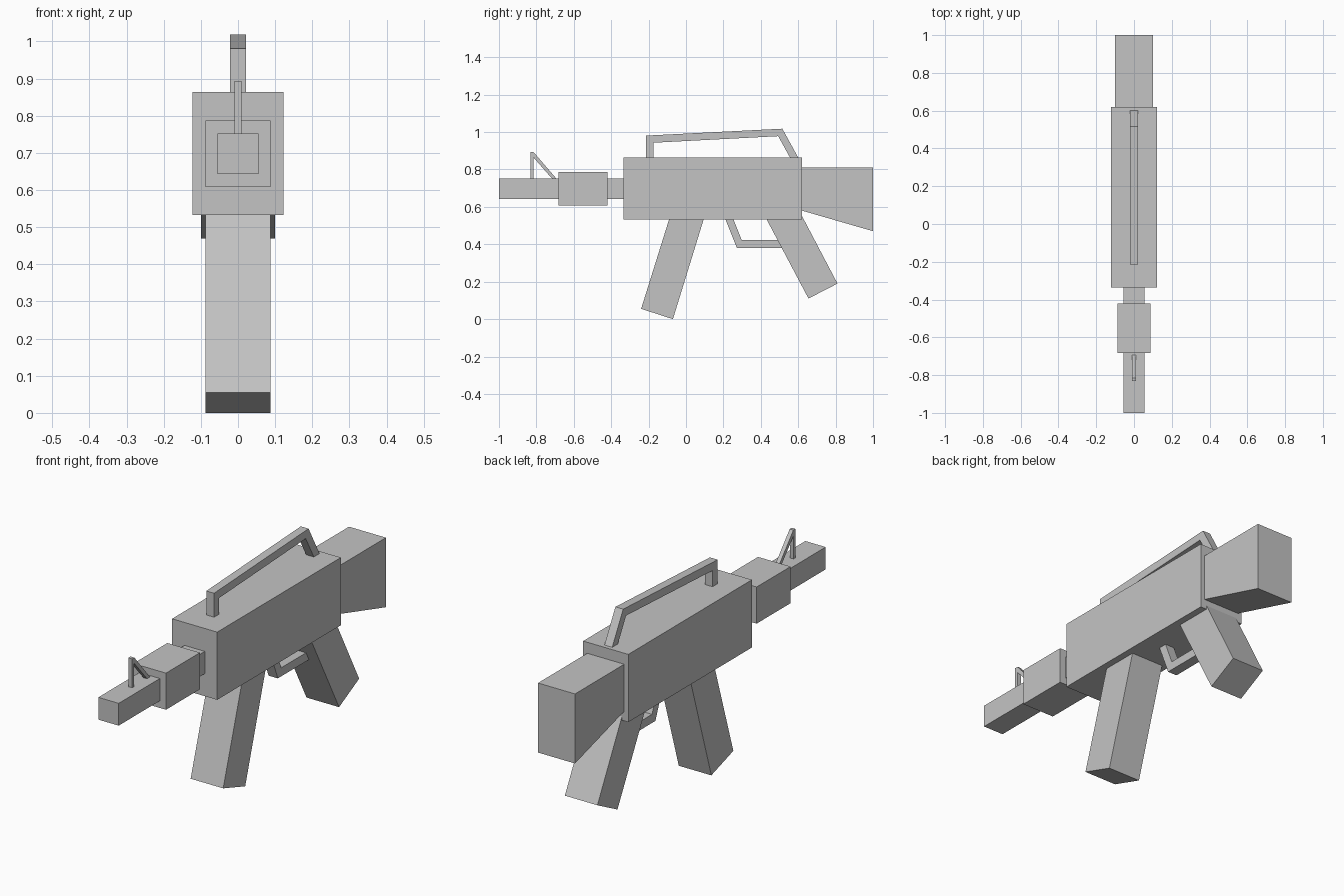
import bpy
import bmesh

cube = bpy.data.objects.get("Cube")
if cube:
    bpy.data.objects.remove(cube, do_unlink=True)

# Single matte grey for every part
grey = bpy.data.materials.new("matte_grey")
grey.use_nodes = True
colour = (0.55, 0.55, 0.55, 1)
grey.diffuse_color = colour
bsdf = next(n for n in grey.node_tree.nodes if n.type == "BSDF_PRINCIPLED")
bsdf.inputs["Base Color"].default_value = colour


def slab(name, half_width, profile):
    """Extrude a side profile of (y, z) points across the width."""
    bm = bmesh.new()
    face = bm.faces.new([bm.verts.new((-half_width, y, z)) for y, z in profile])
    side = bmesh.ops.extrude_face_region(bm, geom=[face])["geom"]
    moved = [v for v in side if isinstance(v, bmesh.types.BMVert)]
    bmesh.ops.translate(bm, verts=moved, vec=(2 * half_width, 0, 0))
    bmesh.ops.recalc_face_normals(bm, faces=bm.faces)
    mesh = bpy.data.meshes.new(name)
    bm.to_mesh(mesh)
    bm.free()
    mesh.materials.append(grey)
    obj = bpy.data.objects.new(name, mesh)
    bpy.context.collection.objects.link(obj)
    return obj


def box(name, half_width, y0, y1, z0, z1):
    return slab(name, half_width, [(y0, z0), (y1, z0), (y1, z1), (y0, z1)])


# Straight blocks along the main axis
box("receiver", 0.122, -0.335, 0.62, 0.533, 0.864)
box("handguard", 0.088, -0.682, -0.42, 0.608, 0.787)
box("barrel", 0.055, -1, -0.335, 0.643, 0.752)

# Tapered stock
slab("stock", 0.1, [(0.62, 0.58), (1, 0.47), (1, 0.81), (0.62, 0.81)])

# Slanted magazine and grip
slab("magazine", 0.088, [(-0.09, 0.535), (-0.24, 0.055), (-0.07, 0), (0.095, 0.535)])
slab("grip", 0.088, [(0.43, 0.535), (0.655, 0.11), (0.81, 0.19), (0.605, 0.58)])

# Bent bars: trigger guard, carrying handle and front sight
slab("trigger_guard", 0.025, [(0.21, 0.535), (0.272, 0.38), (0.53, 0.38),
                              (0.51, 0.422), (0.298, 0.422), (0.253, 0.535)])
slab("carrying_handle", 0.021, [(-0.215, 0.86), (-0.215, 0.981), (0.515, 1.018),
                                (0.602, 0.86), (0.558, 0.86), (0.493, 0.978),
                                (-0.175, 0.943), (-0.175, 0.86)])
slab("front_sight", 0.01, [(-0.832, 0.75), (-0.832, 0.893), (-0.815, 0.893),
                           (-0.692, 0.75), (-0.715, 0.75), (-0.816, 0.865),
                           (-0.816, 0.75)])
